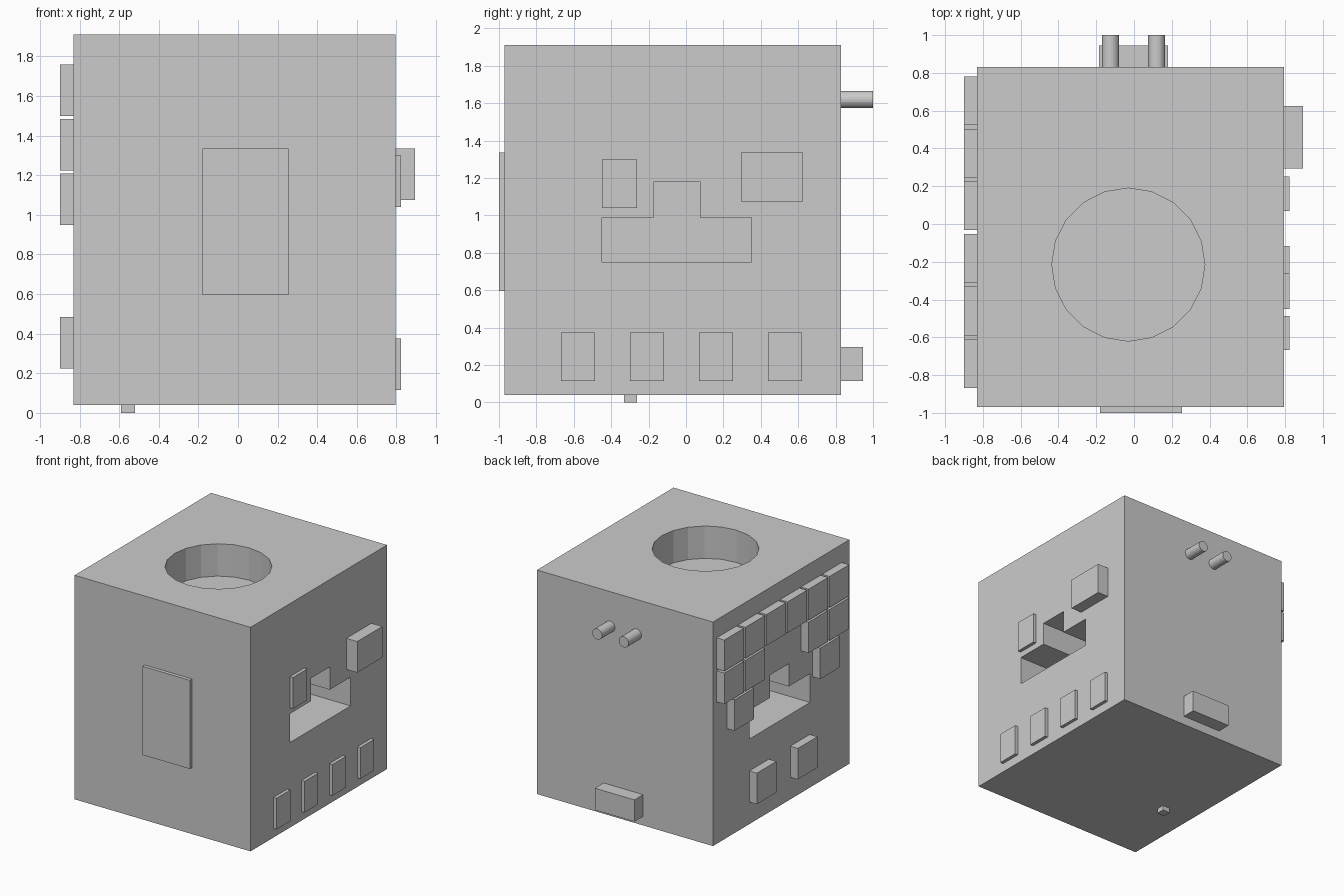
import bpy, bmesh
from math import radians

if "Cube" in bpy.data.objects:
    bpy.data.objects.remove(bpy.data.objects["Cube"])


def box(name, x, y, z):
    """Box from (min, max) pairs on each axis."""
    bpy.ops.mesh.primitive_cube_add(size=1, location=[sum(r) / 2 for r in (x, y, z)])
    ob = bpy.context.object
    ob.name = name
    ob.scale = [r[1] - r[0] for r in (x, y, z)]
    bpy.ops.object.transform_apply(location=False, rotation=False, scale=True)
    return ob


def cylinder(name, centre, radius, depth, rotation=(0, 0, 0), sides=20):
    bpy.ops.mesh.primitive_cylinder_add(vertices=sides, radius=radius, depth=depth,
                                        location=centre, rotation=rotation)
    ob = bpy.context.object
    ob.name = name
    return ob


def prism_x(name, profile, x0, x1):
    """Extrude a (y, z) profile from x0 to x1."""
    bm = bmesh.new()
    face = bm.faces.new([bm.verts.new((x0, y, z)) for y, z in profile])
    ext = bmesh.ops.extrude_face_region(bm, geom=[face])
    verts = [v for v in ext["geom"] if isinstance(v, bmesh.types.BMVert)]
    bmesh.ops.translate(bm, verts=verts, vec=(x1 - x0, 0, 0))
    bmesh.ops.recalc_face_normals(bm, faces=bm.faces)
    me = bpy.data.meshes.new(name)
    bm.to_mesh(me)
    bm.free()
    ob = bpy.data.objects.new(name, me)
    bpy.context.collection.objects.link(ob)
    return ob


def cut(target, cutter):
    mod = target.modifiers.new("cut", 'BOOLEAN')
    mod.operation = 'DIFFERENCE'
    mod.solver = 'EXACT'
    mod.object = cutter
    bpy.context.view_layer.objects.active = target
    bpy.ops.object.modifier_apply(modifier=mod.name)
    bpy.data.objects.remove(cutter)


LEFT, RIGHT, FRONT, BACK = -0.83, 0.795, -0.97, 0.83
BOTTOM, TOP = 0.04, 1.91

# main body with a round well on top and a T-shaped recess in each side
body = box("body", (LEFT, RIGHT), (FRONT, BACK), (BOTTOM, TOP))
well_depth = 0.27
cut(body, cylinder("well_cutter", (-0.03, -0.215, TOP), 0.405, 2 * well_depth))
tee = [(-0.45, 0.75), (0.35, 0.75), (0.35, 0.99), (0.075, 0.99),
       (0.075, 1.18), (-0.17, 1.18), (-0.17, 0.99), (-0.45, 0.99)]
recess = 0.5
cut(body, prism_x("right_recess_cutter", tee, RIGHT - recess, RIGHT + 0.1))
cut(body, prism_x("left_recess_cutter", tee, LEFT - 0.1, LEFT + recess))

# front panel
box("front_panel", (-0.18, 0.255), (-1.0, FRONT), (0.595, 1.335))

# right side: row of four thin buttons, one more above, and a thick block
for i in range(4):
    y = -0.668 + 0.369 * i
    box(f"right_button_{i + 1}", (RIGHT, 0.823), (y, y + 0.182), (0.115, 0.375))
box("right_upper_button", (RIGHT, 0.823), (-0.45, -0.262), (1.04, 1.30))
box("right_block", (RIGHT, 0.895), (0.295, 0.625), (1.075, 1.335))

# left side: keys placed by (rear edge y, bottom z)
columns = [0.78 - 0.278 * i for i in range(6)]
keys = [(y, 1.50) for y in columns]
keys += [(columns[i], 1.225) for i in (0, 1, 4, 5)]
keys += [(0.645, 0.95), (-0.485, 0.95), (0.35, 0.225), (-0.19, 0.225)]
for i, (y, z) in enumerate(keys):
    box(f"left_key_{i + 1}", (-0.90, LEFT), (y - 0.257, y), (z, z + 0.259))

# back: two round pegs and a low block
for side, x in (("left", -0.125), ("right", 0.12)):
    cylinder(f"back_peg_{side}", (x, (BACK + 1.0) / 2, 1.62), 0.045, 1.0 - BACK,
             (radians(90), 0, 0))
box("back_block", (-0.185, 0.18), (BACK, 0.945), (0.115, 0.297))

# small foot below
box("foot", (-0.59, -0.52), (-0.332, -0.262), (0, BOTTOM))
